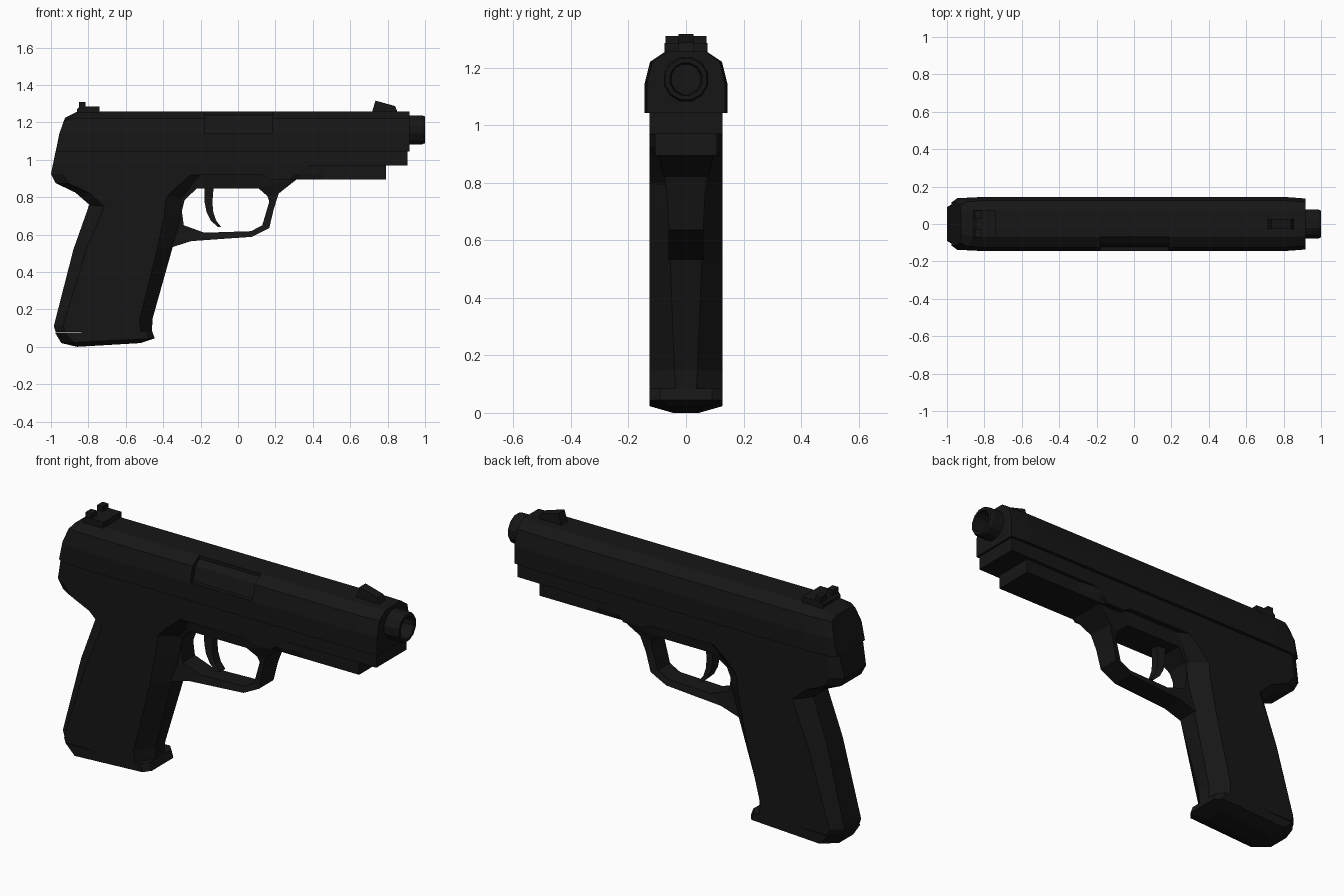
import bpy, bmesh, math
from mathutils import Vector

mat = bpy.data.materials.new("black_polymer")
mat.diffuse_color = (0.008, 0.008, 0.008, 1)


def loft(name, rings, closed=False):
    """Skin a series of equal-length rings; cap the ends unless closed."""
    bm = bmesh.new()
    vs = [[bm.verts.new(p) for p in r] for r in rings]
    n, m = len(vs), len(vs[0])
    for i in range(n if closed else n - 1):
        a, b = vs[i], vs[(i + 1) % n]
        for j in range(m):
            k = (j + 1) % m
            bm.faces.new((a[j], a[k], b[k], b[j]))
    if not closed:
        bm.faces.new(vs[0])
        bm.faces.new(vs[-1])
    bmesh.ops.recalc_face_normals(bm, faces=bm.faces)
    me = bpy.data.meshes.new(name)
    bm.to_mesh(me)
    bm.free()
    me.materials.append(mat)
    ob = bpy.data.objects.new(name, me)
    bpy.context.collection.objects.link(ob)
    return ob


def plate(name, profile, y0, y1):
    """Extrude an x-z profile across y."""
    return loft(name, [[(x, y, z) for x, z in profile] for y in (y0, y1)])


def rect(x0, x1, z0, z1):
    return [(x0, z0), (x1, z0), (x1, z1), (x0, z1)]


def oval(back, front, w, bw, fw, cb, cf):
    """Chamfered eight-sided grip section between a back and a front point."""
    b, f = Vector(back), Vector(front)
    d = (f - b).normalized()
    half = [(b, bw), (b + d * cb, w), (f - d * cf, w), (f, fw)]
    return ([(p.x, -y, p.y) for p, y in half] +
            [(p.x, y, p.y) for p, y in reversed(half)])


# Slide: faceted section with slanted rear and slightly narrowed ends
half = [(0.145, 1.043), (0.145, 1.14), (0.125, 1.22), (0.07, 1.257)]


def slide_ring(xs, s, zs=(0, 0, 0, 0)):
    pts = [(x, y * s, z + dz) for x, (y, z), dz in zip(xs, half, zs)]
    return pts + [(x, -y, z) for x, y, z in reversed(pts)]


slide = loft("slide", [
    slide_ring((-0.975, -0.955, -0.93, -0.925), 0.8, (0, 0, -0.01, -0.032)),
    slide_ring((-0.945, -0.925, -0.89, -0.86), 0.95),
    slide_ring((-0.8,) * 4, 1),
    slide_ring((0.8,) * 4, 1),
    slide_ring((0.917,) * 4, 0.94)])

# Ejection port cut following the slide's side
port = [(-0.3, 1.14), (-0.122, 1.14), (-0.102, 1.212), (-0.07, 1.24),
        (-0.07, 1.4), (-0.3, 1.4)]
cutter = loft("ejection_port_cutter",
              [[(x, y, z) for y, z in port] for x in (-0.18, 0.185)])
cutter.hide_render = True
cutter.hide_set(True)
mod = slide.modifiers.new("ejection_port", "BOOLEAN")
mod.object = cutter
mod.operation = "DIFFERENCE"
mod.solver = "EXACT"

# Barrel: outer wall, muzzle lip and recessed bore
def circle(x, r, n=12):
    return [(x, r * math.cos(2 * math.pi * (i + .5) / n),
             1.16 + r * math.sin(2 * math.pi * (i + .5) / n)) for i in range(n)]


loft("barrel", [circle(0.85, 0.08), circle(0.985, 0.08), circle(1.0, 0.074),
                circle(1.0, 0.058), circle(0.9, 0.052)])

# Sights
plate("front_sight", [(0.715, 1.25), (0.735, 1.316), (0.84, 1.287), (0.855, 1.25)],
      -0.026, 0.026)
plate("rear_sight_base", [(-0.86, 1.24), (-0.86, 1.27), (-0.845, 1.285),
                          (-0.74, 1.285), (-0.74, 1.24)], -0.075, 0.075)
for side, s in (("left", 1), ("right", -1)):
    plate("rear_sight_post_" + side, rect(-0.85, -0.815, 1.27, 1.31), 0.026 * s, 0.072 * s)

# Frame rail, dust cover and underside
plate("frame_rail", [(-0.6, 1.045), (-0.6, 0.918), (0.13, 0.918), (0.17, 0.895),
                     (0.28, 0.895), (0.35, 0.965), (0.906, 0.97), (0.906, 1.045)],
      -0.127, 0.127)
loft("dust_cover", [[(x, -0.108, 0.894), (x, 0.108, 0.894), (x, 0.127, 0.925),
                     (x, 0.127, 0.975), (x, -0.127, 0.975), (x, -0.127, 0.925)]
                    if x < 0.4 else
                    [(x, -0.108, 0.894), (x, 0.108, 0.894), (x, 0.108, 0.925),
                     (x, 0.108, 0.975), (x, -0.108, 0.975), (x, -0.108, 0.925)]
                    for x in (0.2, 0.33, 0.45, 0.79)])

# Grip with the tang, rising into the rear of the frame
w = 0.127
loft("grip", [
    oval((-0.975, 0.08), (-0.46, 0.08), w, 0.07, 0.035, 0.05, 0.06),
    oval((-0.985, 0.11), (-0.457, 0.15), w, 0.07, 0.04, 0.05, 0.07),
    oval((-0.88, 0.52), (-0.35, 0.53), w, 0.065, 0.055, 0.07, 0.08),
    oval((-0.795, 0.76), (-0.305, 0.70), w, 0.06, 0.055, 0.08, 0.09),
    oval((-0.87, 0.825), (-0.295, 0.79), w, 0.07, 0.06, 0.08, 0.09),
    oval((-0.975, 0.875), (-0.235, 0.855), w, 0.085, 0.075, 0.07, 0.09),
    oval((-1.0, 0.925), (-0.2, 0.92), w, 0.09, 0.1, 0.06, 0.05),
    oval((-0.975, 1.045), (-0.2, 1.045), w, 0.1, 0.12, 0.05, 0.02)])

# Magazine base plate
loft("magazine_base", [
    oval((-0.86, 0.0), (-0.52, 0.02), 0.055, 0.045, 0.05, 0.05, 0.02),
    oval((-0.945, 0.02), (-0.445, 0.045), w, 0.06, 0.09, 0.07, 0.03),
    oval((-0.978, 0.075), (-0.46, 0.085), w, 0.07, 0.09, 0.05, 0.03)])

# Trigger guard: closed loop of (outer point, inner point, half width)
guard = [((-0.36, 0.53), (-0.29, 0.65), 0.06), ((-0.25, 0.565), (-0.18, 0.61), 0.06),
         ((0.075, 0.588), (0.07, 0.618), 0.06), ((0.167, 0.635), (0.13, 0.65), 0.06),
         ((0.192, 0.74), (0.167, 0.775), 0.065), ((0.218, 0.82), (0.158, 0.805), 0.075),
         ((0.32, 0.9), (0.11, 0.847), 0.1), ((0.12, 0.93), (0.1, 0.847), 0.1),
         ((-0.25, 0.93), (-0.22, 0.847), 0.1), ((-0.38, 0.82), (-0.285, 0.785), 0.075),
         ((-0.4, 0.7), (-0.3, 0.725), 0.06)]
loft("trigger_guard", [[(o[0], -h, o[1]), (o[0], h, o[1]), (i[0], h * 0.85, i[1]),
                        (i[0], -h * 0.85, i[1])] for o, i, h in guard], closed=True)

# Curved trigger
blade = [(-0.18, -0.13, 0.86), (-0.178, -0.137, 0.77), (-0.168, -0.132, 0.72),
         (-0.145, -0.117, 0.675), (-0.108, -0.09, 0.64)]
loft("trigger", [[(a, -0.03, z), (a, 0.03, z), (b, 0.022, z), (b, -0.022, z)]
                 for a, b, z in blade])
